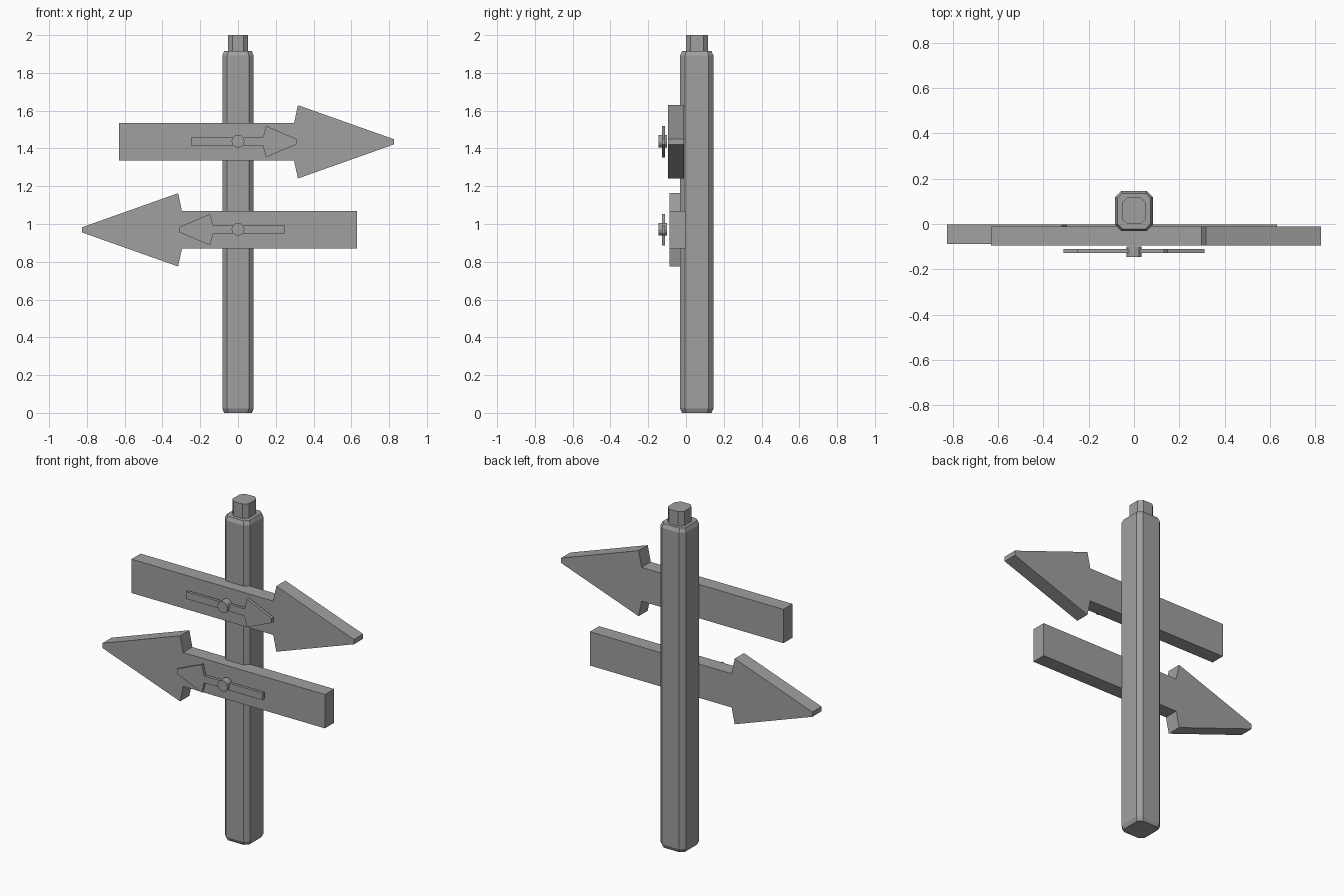
import bpy, bmesh, math

if "Cube" in bpy.data.objects:
    bpy.data.objects.remove(bpy.data.objects["Cube"])

grey = bpy.data.materials.new("weathered_grey")
grey.diffuse_color = (0.35, 0.35, 0.35, 1)
grey.use_nodes = True
grey.node_tree.nodes["Principled BSDF"].inputs["Base Color"].default_value = grey.diffuse_color


def finish(name, bm):
    bmesh.ops.recalc_face_normals(bm, faces=bm.faces)
    me = bpy.data.meshes.new(name)
    bm.to_mesh(me)
    bm.free()
    me.materials.append(grey)
    ob = bpy.data.objects.new(name, me)
    bpy.context.collection.objects.link(ob)
    return ob


def octagon_column(name, cy, rings):
    """Stack chamfered-square rings given as (half x, half y, chamfer, z)."""
    bm = bmesh.new()
    loops = []
    for hx, hy, c, z in rings:
        pts = [(hx, hy - c), (hx - c, hy), (c - hx, hy), (-hx, hy - c),
               (-hx, c - hy), (c - hx, -hy), (hx - c, -hy), (hx, c - hy)]
        loops.append([bm.verts.new((x, y + cy, z)) for x, y in pts])
    for a, b in zip(loops, loops[1:]):
        for i in range(8):
            j = (i + 1) % 8
            bm.faces.new((a[i], a[j], b[j], b[i]))
    bm.faces.new(loops[0][::-1])
    bm.faces.new(loops[-1])
    return finish(name, bm)


def arrow(name, side, z, y0, y1, tail, half, notch, barb, barb_half, tip):
    """Flat arrow outline extruded from y0 to y1, pointing to side (+1 or -1)."""
    upper = [(tail, half), (notch, half), (barb, barb_half), (tip, 0.014)]
    outline = upper + [(x, -h) for x, h in reversed(upper)]
    bm = bmesh.new()
    front = bm.faces.new([bm.verts.new((side * x, y0, z + h)) for x, h in outline])
    ext = bmesh.ops.extrude_face_region(bm, geom=[front], use_keep_orig=True)
    verts = [v for v in ext["geom"] if isinstance(v, bmesh.types.BMVert)]
    bmesh.ops.translate(bm, verts=verts, vec=(0, y1 - y0, 0))
    return finish(name, bm)


def pin(name, z):
    bpy.ops.mesh.primitive_cylinder_add(vertices=12, radius=0.034, depth=0.045,
                                        location=(0, -0.1225, z),
                                        rotation=(math.pi / 2, 0, 0))
    ob = bpy.context.object
    ob.name = name
    ob.data.materials.append(grey)


# Post with narrow chamfered ends, and the peg on top
octagon_column("post", 0.057, [(0.073, 0.078, 0.022, 0), (0.083, 0.088, 0.026, 0.022),
                               (0.083, 0.088, 0.026, 1.893), (0.073, 0.078, 0.022, 1.915)])
octagon_column("post_peg", 0.059, [(0.054, 0.058, 0.024, 1.90), (0.054, 0.058, 0.024, 2.0)])

# Two opposing sign boards, each with a small pointer held by a pin
for label, side, z, y0, y1 in (("upper", 1, 1.435, -0.095, -0.010),
                               ("lower", -1, 0.969, -0.088, -0.002)):
    arrow(label + "_board", side, z, y0, y1, -0.63, 0.10, 0.297, 0.317, 0.194, 0.825)
    arrow(label + "_pointer", side, z + 0.001, -0.128, -0.111,
          -0.25, 0.021, 0.132, 0.148, 0.083, 0.31)
    pin(label + "_pin", z + 0.003)
